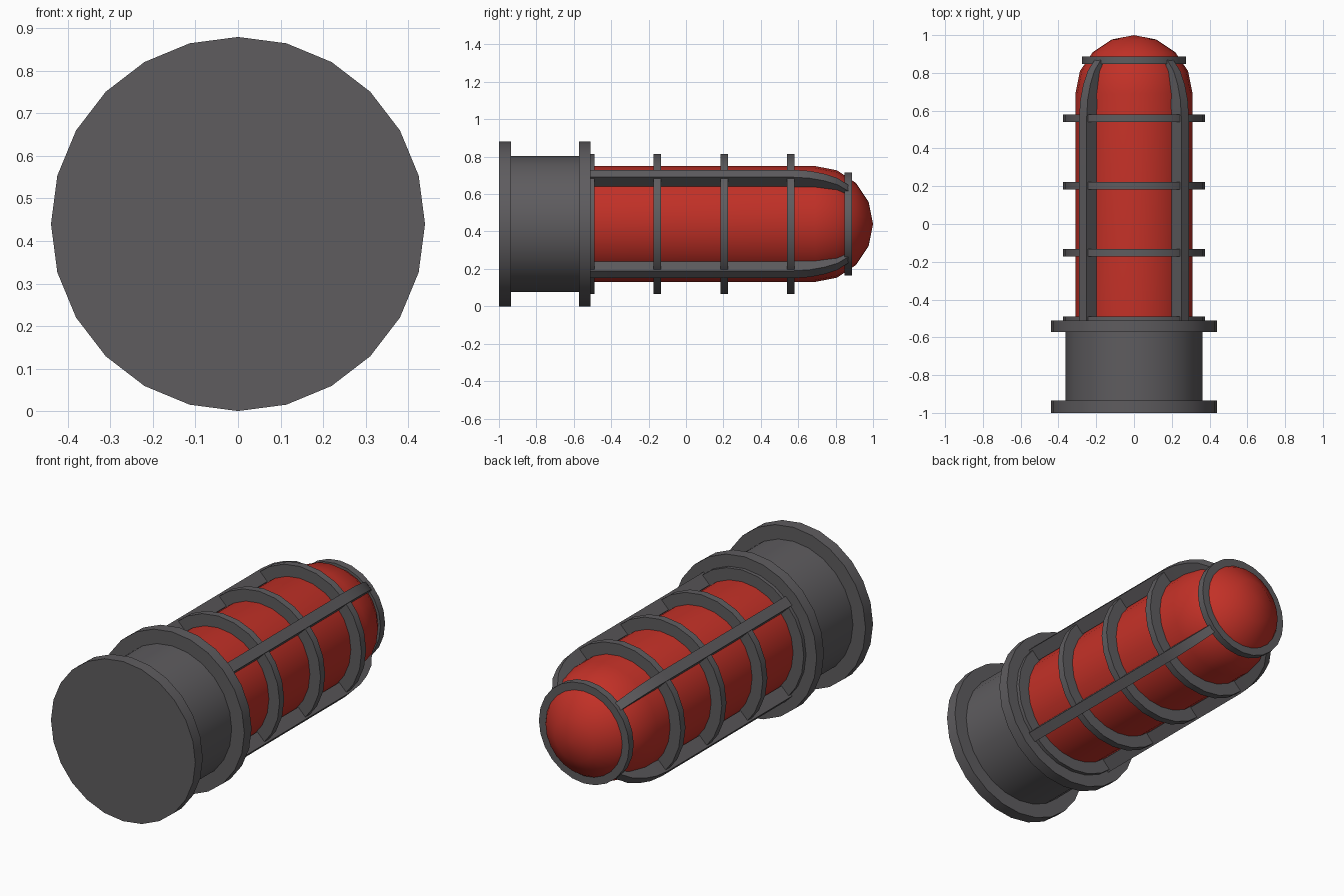
import bpy, bmesh, math
from mathutils import Vector

if "Cube" in bpy.data.objects:
    bpy.data.objects.remove(bpy.data.objects["Cube"])

CZ = 0.44      # height of the long axis
SIDES = 24


def material(name, color):
    m = bpy.data.materials.new(name)
    m.diffuse_color = (*color, 1)
    m.use_nodes = True
    m.node_tree.nodes["Principled BSDF"].inputs["Base Color"].default_value = m.diffuse_color
    return m


grey = material("dark grey metal", (0.112, 0.107, 0.114))
red = material("red glass", (0.54, 0.03, 0.02))


def finish(name, bm, mat):
    bmesh.ops.recalc_face_normals(bm, faces=bm.faces)
    me = bpy.data.meshes.new(name)
    bm.to_mesh(me)
    bm.free()
    me.materials.append(mat)
    me.shade_smooth()
    me.set_sharp_from_angle(angle=math.radians(35))
    ob = bpy.data.objects.new(name, me)
    ob.location.z = CZ
    bpy.context.collection.objects.link(ob)
    return ob


def lathe(name, profile, mat, closed=False):
    """Revolve (radius, y) points round the y axis."""
    bm = bmesh.new()
    verts = [bm.verts.new((0, y, r)) for r, y in profile]
    pairs = list(zip(verts, verts[1:]))
    if closed:
        pairs.append((verts[-1], verts[0]))
    edges = [bm.edges.new(p) for p in pairs]
    bmesh.ops.spin(bm, geom=verts + edges, cent=(0, 0, 0), axis=(0, 1, 0),
                   angle=math.tau, steps=SIDES, use_merge=False)
    bmesh.ops.remove_doubles(bm, verts=bm.verts, dist=0.0005)
    return finish(name, bm, mat)


def ring(name, y, r_in, r_out, half=0.02):
    lathe(name, [(r_in, y - half), (r_out, y - half),
                 (r_out, y + half), (r_in, y + half)], grey, closed=True)


# Mounting base: drum with a flange at each end
lathe("mounting_base", [(0, -1), (0.44, -1), (0.44, -0.935), (0.363, -0.935),
                        (0.363, -0.573), (0.44, -0.573), (0.44, -0.51),
                        (0, -0.51)], grey)

# Red lens: tube with a domed end
R = 0.31
dome = [(R * math.cos(a), 0.69 + R * math.sin(a))
        for a in (math.radians(22.5 * i) for i in range(4))]
lathe("lens", [(R, -0.51)] + dome + [(0, 1.0)], red)

# Cage hoops
for i in range(4):
    ring(f"cage_hoop_{i + 1}", -0.51 + 0.3567 * i, 0.305, 0.375)
ring("cage_end_hoop", 0.868, 0.215, 0.275)

# Cage bars: (y, inner radius, outer radius, width), bent in over the dome
PATH = [(-0.52, 0.31, 0.382, 0.056), (0.57, 0.31, 0.382, 0.056),
        (0.66, 0.302, 0.374, 0.055), (0.74, 0.285, 0.353, 0.053),
        (0.81, 0.26, 0.322, 0.05), (0.868, 0.23, 0.272, 0.046)]
for i in range(4):
    a = math.radians(45 + 90 * i)
    out = Vector((math.cos(a), 0, math.sin(a)))
    side = Vector((-math.sin(a), 0, math.cos(a)))
    bm = bmesh.new()
    loops = []
    for y, r0, r1, w in PATH:
        loops.append([bm.verts.new(out * r + side * s * w / 2 + Vector((0, y, 0)))
                      for r, s in ((r0, -1), (r1, -1), (r1, 1), (r0, 1))])
    for p, q in zip(loops, loops[1:]):
        for k in range(4):
            n = (k + 1) % 4
            bm.faces.new((p[k], p[n], q[n], q[k]))
    bm.faces.new(loops[0])
    bm.faces.new(loops[-1])
    finish(f"cage_bar_{i + 1}", bm, grey)
